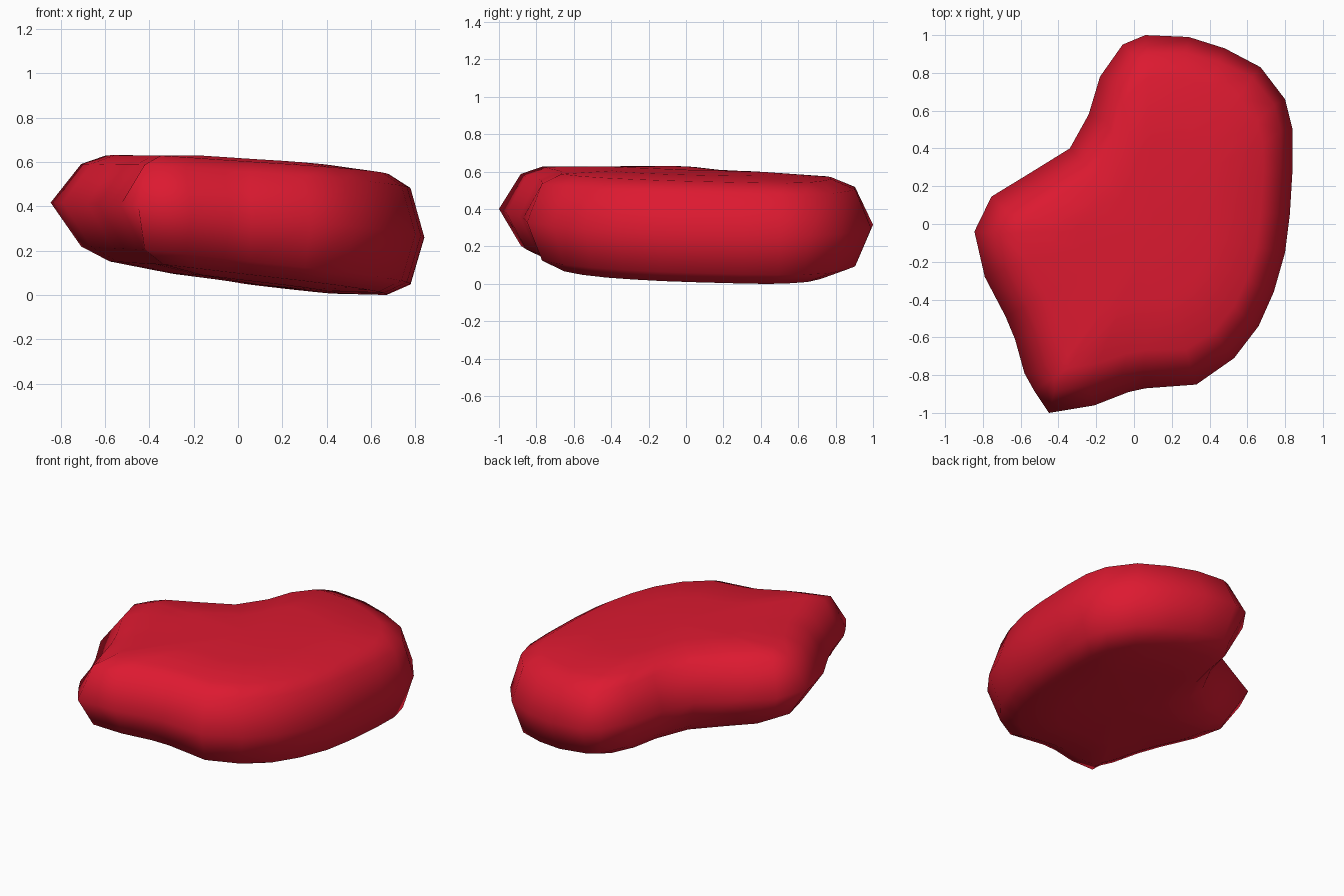
import bpy, bmesh
from mathutils import Vector

if "Cube" in bpy.data.objects:
    bpy.data.objects.remove(bpy.data.objects["Cube"])

# Outline of the slab seen from above, counter-clockwise
OUTLINE = [(-.45, -1), (-.21, -.96), (-.03, -.89), (.06, -.87), (.33, -.85),
           (.53, -.71), (.66, -.54), (.74, -.36), (.80, -.15), (.825, .05),
           (.84, .3), (.84, .5), (.80, .66), (.67, .83), (.48, .93), (.29, .99),
           (.06, 1), (-.06, .95), (-.18, .78), (-.24, .58), (-.34, .40),
           (-.55, .27), (-.755, .145), (-.845, -.04), (-.79, -.28),
           (-.68, -.49), (-.63, -.61), (-.58, -.79), (-.53, -.88)]
pts = [Vector(p) for p in OUTLINE]
n = len(pts)
CENTRE = Vector((.1, -.02))

# Rounded edge profile from underside to top: bevel amount, height, scale to centre
PROFILE = [(1, -.28, .5), (1, -.257, .84), (1, -.2, 1), (0, 0, 1),
           (1, .2, 1), (1, .25, .86), (1, .268, .5)]


def inward(i):
    along = (pts[(i + 1) % n] - pts[i - 1]).normalized()
    return Vector((-along.y, along.x))


def place(p, h):
    # The slab tilts down to the right and is slightly thicker there
    mid = .337 - .088 * p.x - .02 * p.y
    return (p.x, p.y, mid + h * (1 + .1 * p.x))


bm = bmesh.new()
rings = []
for bevel, h, scale in PROFILE:
    ring = []
    for i, p in enumerate(pts):
        # The bevel is wider towards the left tip
        q = p + inward(i) * bevel * (.1 - .045 * p.x)
        ring.append(bm.verts.new(place(CENTRE + (q - CENTRE) * scale, h)))
    rings.append(ring)
for a, b in zip(rings, rings[1:]):
    for i in range(n):
        j = (i + 1) % n
        bm.faces.new((a[i], a[j], b[j], b[i]))

# Close the underside and top with fans
for ring, h in ((rings[0], -.285), (rings[-1], .275)):
    c = bm.verts.new(place(CENTRE, h))
    for i in range(n):
        bm.faces.new((ring[i], ring[(i + 1) % n], c))
bmesh.ops.recalc_face_normals(bm, faces=bm.faces)

# Stand on the ground
low = min(v.co.z for v in bm.verts)
bmesh.ops.translate(bm, verts=bm.verts, vec=(0, 0, -low))
for f in bm.faces:
    f.smooth = True

mesh = bpy.data.meshes.new("meat_slab")
bm.to_mesh(mesh)
bm.free()
slab = bpy.data.objects.new("meat_slab", mesh)
bpy.context.collection.objects.link(slab)

red = bpy.data.materials.new("red")
red.diffuse_color = (.72, .01, .03, 1)
red.use_nodes = True
red.node_tree.nodes["Principled BSDF"].inputs["Base Color"].default_value = red.diffuse_color
mesh.materials.append(red)
